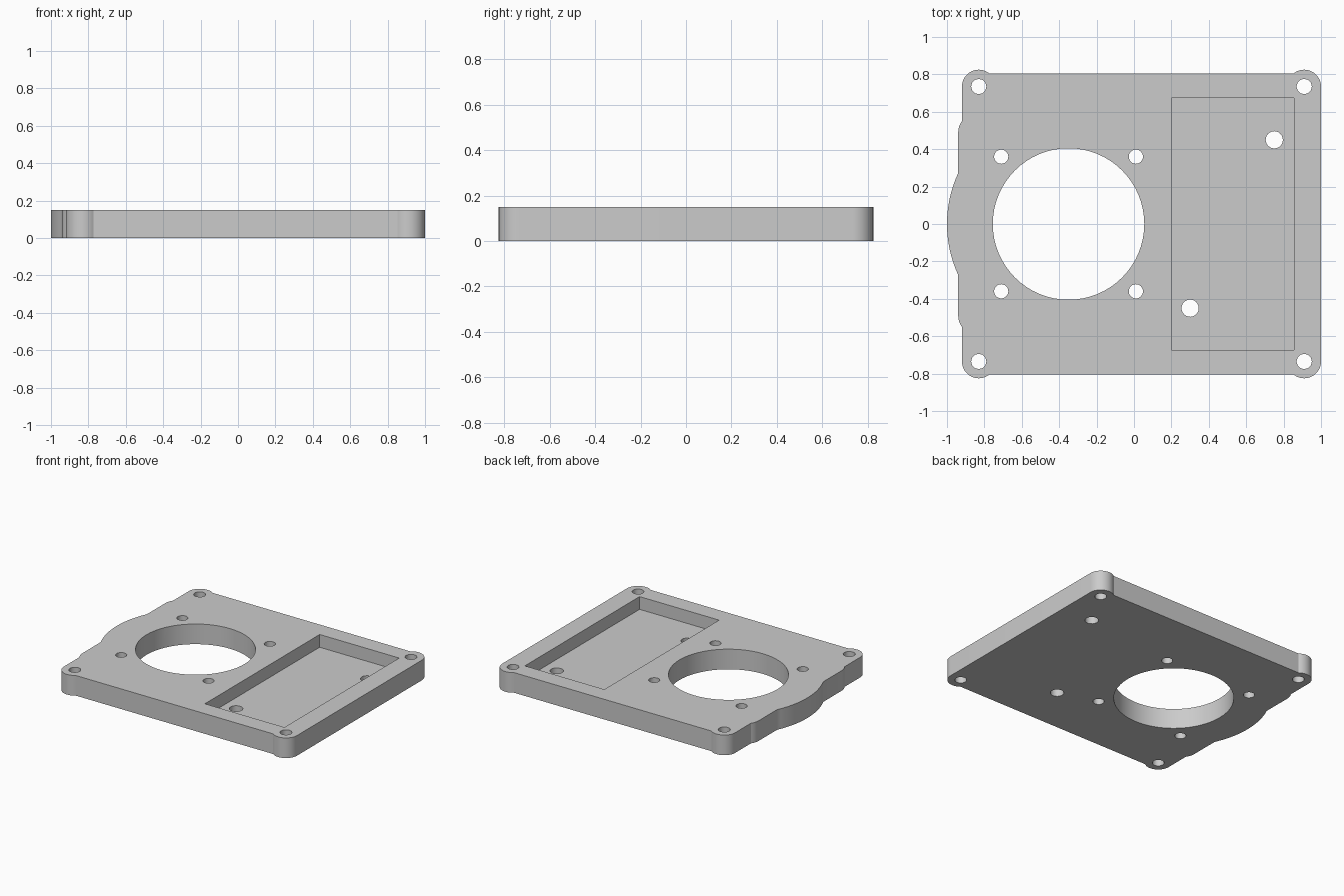
import bpy, bmesh
from math import sin, cos, acos, asin, pi, radians

cube = bpy.data.objects.get("Cube")
if cube:
    bpy.data.objects.remove(cube, do_unlink=True)

HEIGHT = 0.15
POCKET_FLOOR = 0.055
FAN = (-0.35, 0)

grey = bpy.data.materials.new("plain grey")
grey.use_nodes = True
colour = (0.6, 0.6, 0.6, 1)
grey.diffuse_color = colour
grey.node_tree.nodes["Principled BSDF"].inputs["Base Color"].default_value = colour


def arc(centre, r, start, end, steps):
    """Points along an arc, angles in radians."""
    angles = [start + (end - start) * i / steps for i in range(steps + 1)]
    return [(centre[0] + r * cos(a), centre[1] + r * sin(a)) for a in angles]


def prism(name, outline, low, high):
    """Solid made by extruding an anticlockwise outline from low to high."""
    bm = bmesh.new()
    base = bm.faces.new([bm.verts.new((x, y, low)) for x, y in outline])
    top = bmesh.ops.extrude_face_region(bm, geom=[base])["geom"]
    for v in top:
        if isinstance(v, bmesh.types.BMVert):
            v.co.z = high
    bmesh.ops.recalc_face_normals(bm, faces=bm.faces)
    mesh = bpy.data.meshes.new(name)
    bm.to_mesh(mesh)
    bm.free()
    mesh.materials.append(grey)
    obj = bpy.data.objects.new(name, mesh)
    bpy.context.collection.objects.link(obj)
    return obj


# Plate outline: front half, from the round bulge to the right-hand bosses
side_angle = acos(0.59 / 0.65)
corner_angle = acos(0.8)
boss_angle = asin(0.07 / 0.09)
half = arc(FAN, 0.65, pi, pi + side_angle, 10)
half += arc((-0.84, -0.49), 0.1, pi, pi + corner_angle, 5)
half += arc((-0.83, -0.735), 0.09, pi, 2 * pi - boss_angle, 16)
half += arc((0.91, -0.735), 0.09, pi + boss_angle, 2 * pi, 16)
outline = half + [(x, -y) for x, y in reversed(half[1:])]
plate = prism("mounting_plate", outline, 0, HEIGHT)

# Cutters: each hole is (x, y, radius, sides)
holes = [(*FAN, 0.405, 64)]
for s in (-1, 1):
    for x in (-0.83, 0.91):
        holes.append((x, s * 0.735, 0.041, 12))
    for dx in (-0.36, 0.36):
        holes.append((FAN[0] + dx, s * 0.36, 0.038, 24))
holes += [(0.75, 0.45, 0.046, 24), (0.30, -0.45, 0.046, 24)]

cutters = [prism("hole_cutter", arc((x, y), r, 0, 2 * pi, n)[:-1], -0.1, HEIGHT + 0.1)
           for x, y, r, n in holes]
pocket = [(0.2, -0.675), (0.855, -0.675), (0.855, 0.675), (0.2, 0.675)]
cutters.append(prism("pocket_cutter", pocket, POCKET_FLOOR, HEIGHT + 0.1))

# Cut the holes and the pocket
bpy.context.view_layer.objects.active = plate
for cutter in cutters:
    cutter.hide_render = True
    mod = plate.modifiers.new("cut", "BOOLEAN")
    mod.operation = "DIFFERENCE"
    mod.solver = "EXACT"
    mod.object = cutter
    bpy.ops.object.modifier_apply(modifier=mod.name)
    bpy.data.objects.remove(cutter, do_unlink=True)

# Smooth round walls, sharp rims
bpy.ops.object.select_all(action="DESELECT")
plate.select_set(True)
bpy.ops.object.shade_smooth_by_angle(angle=radians(31))
